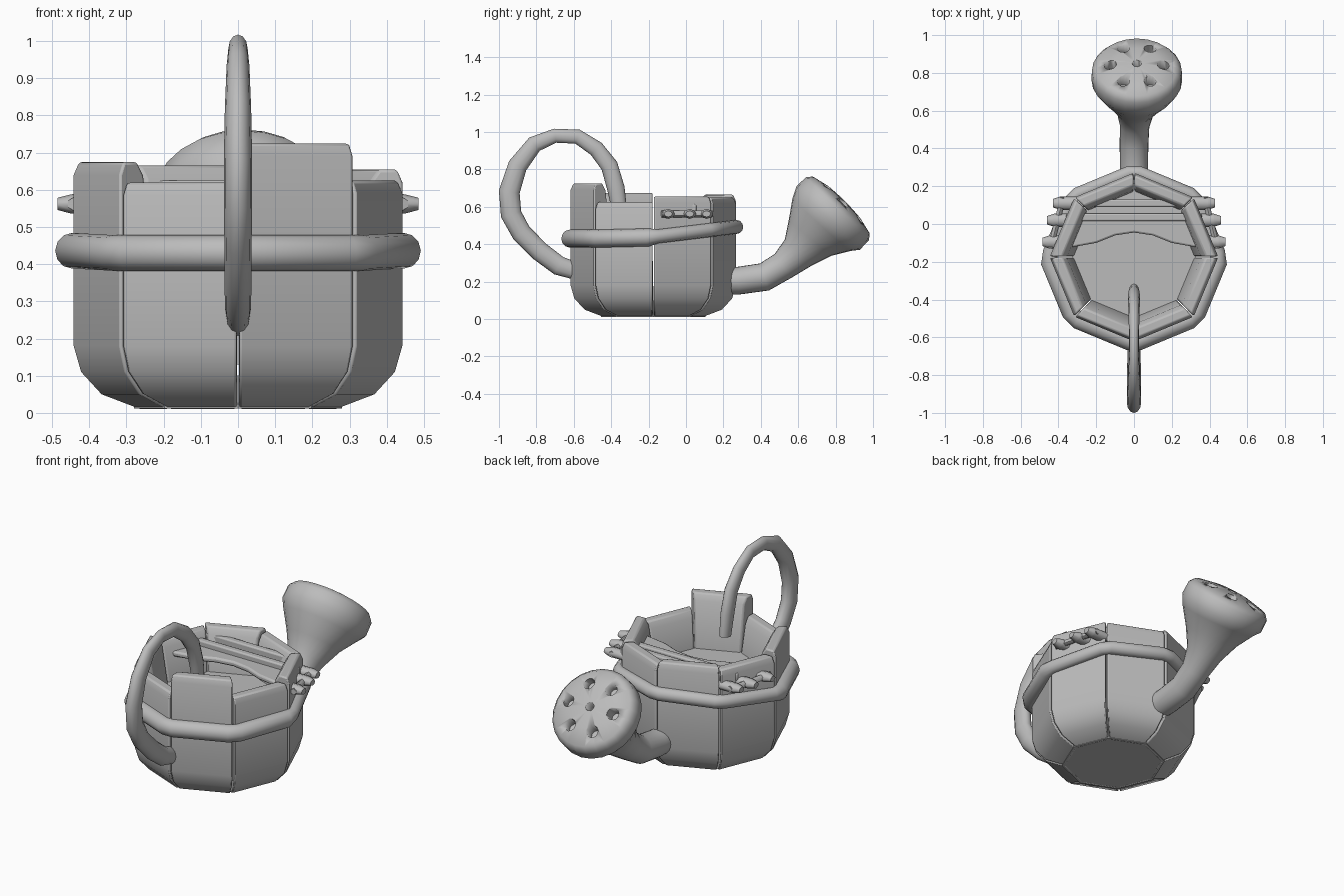
import bpy, bmesh, math
from mathutils import Vector, Matrix

cube = bpy.data.objects.get("Cube")
if cube:
    bpy.data.objects.remove(cube, do_unlink=True)

grey = bpy.data.materials.new("plain_grey")
grey.use_nodes = True
COLOUR = (0.5, 0.5, 0.5, 1)
grey.diffuse_color = COLOUR
grey.node_tree.nodes["Principled BSDF"].inputs["Base Color"].default_value = COLOUR

CY = -0.175  # centre of the tub in y


def finish(name, bm, angle=40, bevel=0):
    bmesh.ops.recalc_face_normals(bm, faces=bm.faces)
    me = bpy.data.meshes.new(name)
    bm.to_mesh(me)
    bm.free()
    ob = bpy.data.objects.new(name, me)
    bpy.context.collection.objects.link(ob)
    me.materials.append(grey)
    if bevel:
        mod = ob.modifiers.new("soft_edges", "BEVEL")
        mod.width, mod.segments, mod.limit_method = bevel, 2, "ANGLE"
    bpy.ops.object.select_all(action="DESELECT")
    ob.select_set(True)
    bpy.context.view_layer.objects.active = ob
    bpy.ops.object.shade_smooth_by_angle(angle=math.radians(angle))
    return ob


def bridge(bm, rings, closed=False):
    """Skin between rings of vertices, capping open ends."""
    pairs = list(zip(rings, rings[1:]))
    if closed:
        pairs.append((rings[-1], rings[0]))
    for a, b in pairs:
        for i in range(len(a)):
            j = (i + 1) % len(a)
            bm.faces.new((a[i], a[j], b[j], b[i]))
    if not closed:
        bm.faces.new(rings[0])
        bm.faces.new(rings[-1])


def tube(name, path, radii, flat=1, sides=12, closed=False, side=None):
    """Sweep an ellipse along a path; side gives the fixed cross axis."""
    bm = bmesh.new()
    pts = [Vector(p) for p in path]
    n = len(pts)
    rings = []
    for i, p in enumerate(pts):
        prev = pts[i - 1] if i or closed else p
        nxt = pts[(i + 1) % n] if i < n - 1 or closed else p
        t = (nxt - prev).normalized()
        s = Vector(side)
        s = (s - t * s.dot(t)).normalized()
        u = t.cross(s)
        ring = []
        for k in range(sides):
            a = math.tau * k / sides
            ring.append(bm.verts.new(p + (s * math.cos(a) * flat + u * math.sin(a)) * radii[i]))
        rings.append(ring)
    bridge(bm, rings, closed)
    return finish(name, bm, 60)


def prism(name, outline, z0, z1, bevel=0):
    bm = bmesh.new()
    bridge(bm, [[bm.verts.new((x, y, z)) for x, y in outline] for z in (z0, z1)])
    return finish(name, bm, 40, bevel)


def polar(r, degrees, z=0):
    a = math.radians(degrees)
    return Vector((r * math.cos(a), CY + r * math.sin(a), z))


# Staves of the tub, each with its own height, starting at +x going to the back
heights = [0.655, 0.65, 0.665, 0.65, 0.675, 0.62, 0.725, 0.625]
for i, h in enumerate(heights):
    profile = [(0.26, 0.008), (0.37, 0.05), (0.425, 0.11), (0.445, 0.18),
               (0.445, h - 0.035), (0.43, h), (0.38, h), (0.355, h - 0.035),
               (0.32, 0.43), (0.3, 0.2), (0.24, 0.1)]
    bm = bmesh.new()
    bridge(bm, [[bm.verts.new(polar(r, d, z)) for r, z in profile]
                for d in (45 * i + 0.5, 45 * i + 44.5)])
    finish(f"stave_{i + 1}", bm, 45, 0.008)

# Tub bottom and the surface inside
octagon = [polar(0.28, 45 * i).to_2d() for i in range(8)]
prism("tub_bottom", octagon, 0.012, 0.1)
prism("inner_surface", [polar(0.325, 11.25 * i).to_2d() for i in range(32)], 0.4, 0.43)

# Hoop round the tub, rising to the back
hoop = []
for i in range(8):
    for offset in (-3, 3):
        p = polar(0.447, 45 * i + offset)
        hoop.append((p.x, p.y, 0.43 + 0.06 * max(0, (p.y + 0.25) / 0.5)))
tube("hoop", hoop, [0.048 if p[1] < CY else 0.037 for p in hoop],
     closed=True, side=(0, 0, 1))

# Half lid with a bowed front edge
half = [(0, -0.045), (0.1, -0.06), (0.2, -0.1), (0.37, -0.13), (0.27, 0.12), (0, 0.22)]
lid = half + [(-x, y) for x, y in reversed(half[1:-1])]
prism("half_lid", lid, 0.555, 0.585, 0.01)

# Battens across the lid
for name, y, z in (("front_batten", 0.035, 0.6), ("back_batten", 0.11, 0.61)):
    w = 0.36 if y < 0.1 else 0.3
    prism(name, [(-w, y - 0.02), (w, y - 0.02), (w, y + 0.02), (-w, y + 0.02)],
          z - 0.03, z + 0.015, 0.008)

# Pegs poking out through the side staves
for sx, label in ((1, "left"), (-1, "right")):
    for k, (y, tip) in enumerate(((-0.095, 0.485), (0.02, 0.46), (0.11, 0.43))):
        tube(f"{label}_peg_{k + 1}",
             [(sx * (tip - 0.15), y, 0.562), (sx * (tip - 0.04), y, 0.562),
              (sx * (tip - 0.035), y, 0.562), (sx * tip, y, 0.562)],
             [0.035, 0.035, 0.034, 0.022], flat=0.75, sides=8, side=(0, 0, 1))
    tube(f"{label}_peg_bar", [(sx * 0.442, -0.13, 0.562), (sx * 0.375, 0.14, 0.562)],
         [0.018, 0.018], sides=6, side=(0, 0, 1))

# Handle loop, from the inside of the tub round to the front
handle = [(-0.355, 0.58), (-0.375, 0.7), (-0.41, 0.82), (-0.48, 0.91), (-0.58, 0.975),
          (-0.7, 0.98), (-0.81, 0.935), (-0.9, 0.82), (-0.945, 0.68), (-0.935, 0.56),
          (-0.88, 0.46), (-0.78, 0.36), (-0.68, 0.285), (-0.57, 0.25)]
tube("handle", [(0, y, z) for y, z in handle],
     [0.04, 0.047, 0.046, 0.043, 0.039, 0.038, 0.045, 0.052, 0.056, 0.056,
      0.054, 0.053, 0.052, 0.045], flat=0.68, side=(1, 0, 0))

# Spout flaring into a domed sprinkler head: y, z, radius
spout = [(0.15, 0.2, 0.07), (0.28, 0.205, 0.074), (0.42, 0.225, 0.076), (0.52, 0.285, 0.078),
         (0.6, 0.355, 0.1), (0.665, 0.435, 0.15), (0.725, 0.505, 0.21), (0.76, 0.54, 0.24),
         (0.81, 0.59, 0.238), (0.83, 0.61, 0.215), (0.846, 0.626, 0.12), (0.85, 0.63, 0.03)]
head = tube("spout", [(0.015 * min(1, max(0, (y - 0.45) / 0.3)), y, z) for y, z, r in spout],
            [r for y, z, r in spout], sides=24, side=(1, 0, 0))

# Sprinkler holes sunk into the head
bm = bmesh.new()
centre = Vector((0.015, 0.845, 0.625))
axis = Vector((0, 1, 1)).normalized()
across, up = Vector((1, 0, 0)), Vector((0, -1, 1)).normalized()
turn = axis.to_track_quat("Z", "Y").to_matrix().to_4x4()
for k in range(7):
    a = math.tau * k / 6
    spread, size = (0.14, 0.036) if k < 6 else (0, 0.026)
    p = centre + (across * math.cos(a) + up * math.sin(a)) * spread
    bmesh.ops.create_cone(bm, cap_ends=True, segments=12, radius1=size * 0.8, radius2=size,
                          depth=0.12, matrix=Matrix.Translation(p) @ turn)
cutter = finish("hole_cutter", bm)
cutter.hide_render = True
cutter.hide_set(True)
cut = head.modifiers.new("holes", "BOOLEAN")
cut.operation, cut.solver, cut.object = "DIFFERENCE", "EXACT", cutter
